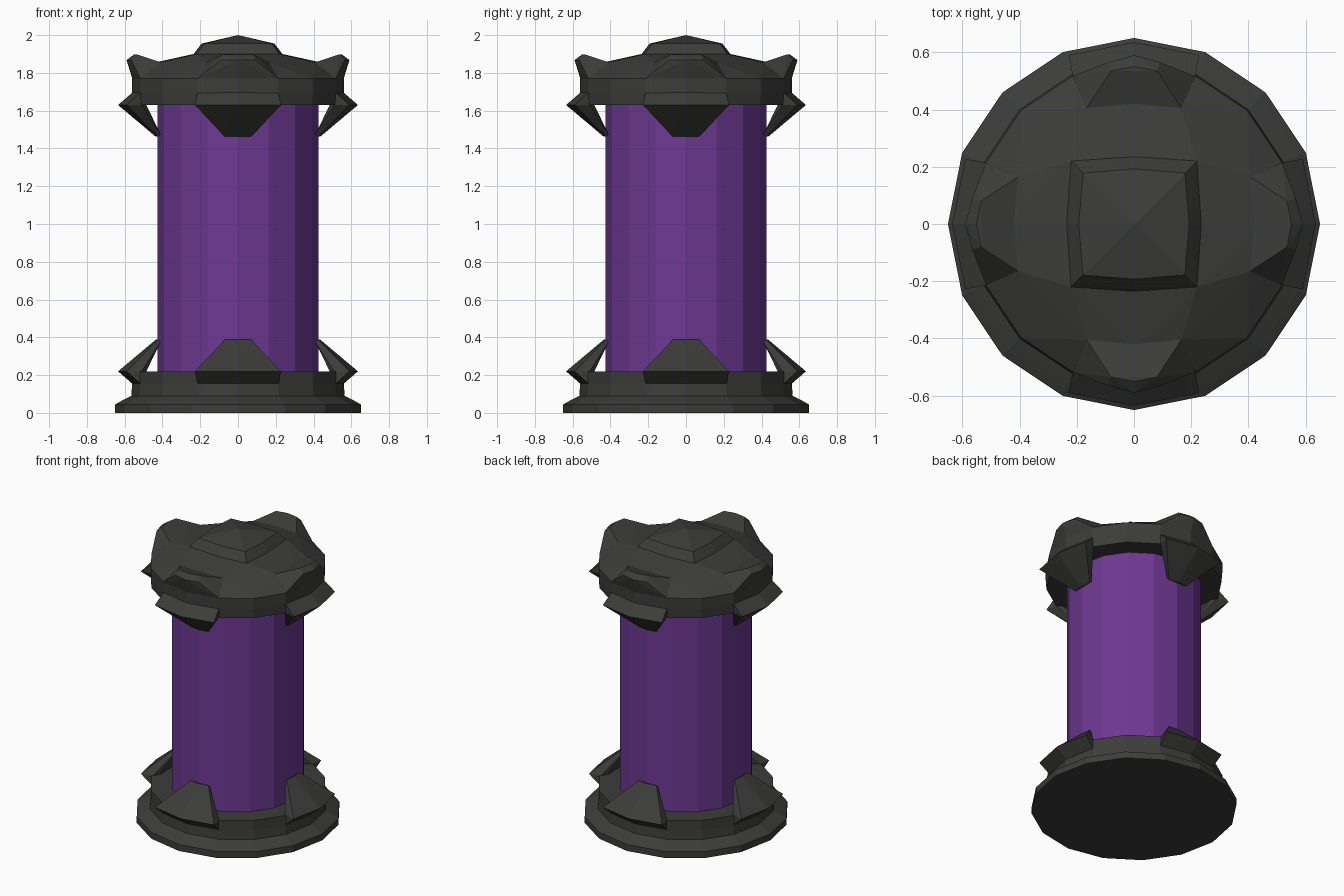
import bpy, bmesh, math
from mathutils import Matrix, Vector

if "Cube" in bpy.data.objects:
    bpy.data.objects.remove(bpy.data.objects["Cube"])

SIDES = 16
MID = 0.925  # mirror height between the lower and upper claws


def material(name, color):
    m = bpy.data.materials.new(name)
    m.diffuse_color = (*color, 1)
    m.use_nodes = True
    m.node_tree.nodes["Principled BSDF"].inputs["Base Color"].default_value = m.diffuse_color
    return m


DARK = material("dark_metal", (0.045, 0.045, 0.043))
PURPLE = material("purple_glass", (0.155, 0.04, 0.29))


def finish(name, bm, mat):
    bmesh.ops.recalc_face_normals(bm, faces=bm.faces)
    me = bpy.data.meshes.new(name)
    bm.to_mesh(me)
    bm.free()
    me.materials.append(mat)
    ob = bpy.data.objects.new(name, me)
    bpy.context.collection.objects.link(ob)
    return ob


def ring_points(r, z):
    return [Vector((r * math.cos(2 * math.pi * i / SIDES),
                    r * math.sin(2 * math.pi * i / SIDES), z)) for i in range(SIDES)]


def lathe(name, profile, mat):
    bm = bmesh.new()
    rings = [[bm.verts.new(p) for p in ring_points(r, z)] for r, z in profile]
    for a, b in zip(rings, rings[1:]):
        for i in range(SIDES):
            j = (i + 1) % SIDES
            bm.faces.new((a[i], a[j], b[j], b[i]))
    bm.faces.new(rings[0])
    bm.faces.new(rings[-1])
    return finish(name, bm, mat)


def add_hull(bm, points):
    part = bmesh.new()
    for p in points:
        part.verts.new(p)
    res = bmesh.ops.convex_hull(part, input=part.verts)
    loose = [v for v in part.verts if not v.link_faces]
    bmesh.ops.delete(part, geom=loose, context='VERTS')
    bmesh.ops.recalc_face_normals(part, faces=part.faces)
    me = bpy.data.meshes.new("tmp")
    part.to_mesh(me)
    part.free()
    bm.from_mesh(me)
    bpy.data.meshes.remove(me)


def arcs(rows):
    # each row: half width, radius at the ends, radius in the middle, height
    pts = []
    for w, r_end, r_mid, z in rows:
        pts += [Vector((-w, -r_end, z)), Vector((0, -r_mid, z)), Vector((w, -r_end, z))]
    return pts


def four_times(name, rows, flip=False):
    bm = bmesh.new()
    for k in range(4):
        rot = Matrix.Rotation(k * math.pi / 2, 3, 'Z')
        pts = [rot @ p for p in arcs(rows)]
        if flip:
            pts = [Vector((p.x, p.y, 2 * MID - p.z)) for p in pts]
        add_hull(bm, pts)
    return finish(name, bm, DARK)


def square_ring(corner, mid, z):
    pts = []
    for k in range(4):
        rot = Matrix.Rotation(k * math.pi / 2, 3, 'Z')
        pts += [rot @ Vector((corner, corner, z)), rot @ Vector((mid, 0, z))]
    return pts


# stepped base, glass tube and cap band
lathe("base", [(0.65, 0), (0.65, 0.045), (0.62, 0.062), (0.565, 0.09),
               (0.56, 0.155), (0.56, 0.22)], DARK)
lathe("tube", [(0.425, 0.2), (0.425, 1.65)], PURPLE)
lathe("cap_band", [(0.555, 1.63), (0.56, 1.695), (0.56, 1.77)], DARK)

# claws gripping the tube at both ends
CLAW = [(0.214, 0.517, 0.56, 0.155), (0.228, 0.59, 0.635, 0.22),
        (0.07, 0.425, 0.435, 0.388), (0.07, 0.41, 0.42, 0.375),
        (0.21, 0.51, 0.55, 0.22)]
four_times("base_claws", CLAW)
four_times("cap_claws", CLAW, flip=True)

# horns around the rim of the cap
HORN = [(0.214, 0.517, 0.56, 1.77), (0.09, 0.565, 0.59, 1.868),
        (0.08, 0.535, 0.55, 1.898), (0.165, 0.405, 0.44, 1.855)]
four_times("cap_horns", HORN)

# sloping shoulder of the cap
bm = bmesh.new()
shoulder = ring_points(0.56, 1.77) + square_ring(0.22, 0.235, 1.9)
for k in range(4):
    shoulder += [Matrix.Rotation(k * math.pi / 2, 3, 'Z') @ p for p in arcs(HORN[3:])]
add_hull(bm, shoulder)
finish("cap_shoulder", bm, DARK)

# raised square crown
bm = bmesh.new()
add_hull(bm, square_ring(0.22, 0.235, 1.9) + square_ring(0.178, 0.193, 1.955)
         + [Vector((0, 0, 2.0))])
finish("cap_crown", bm, DARK)
